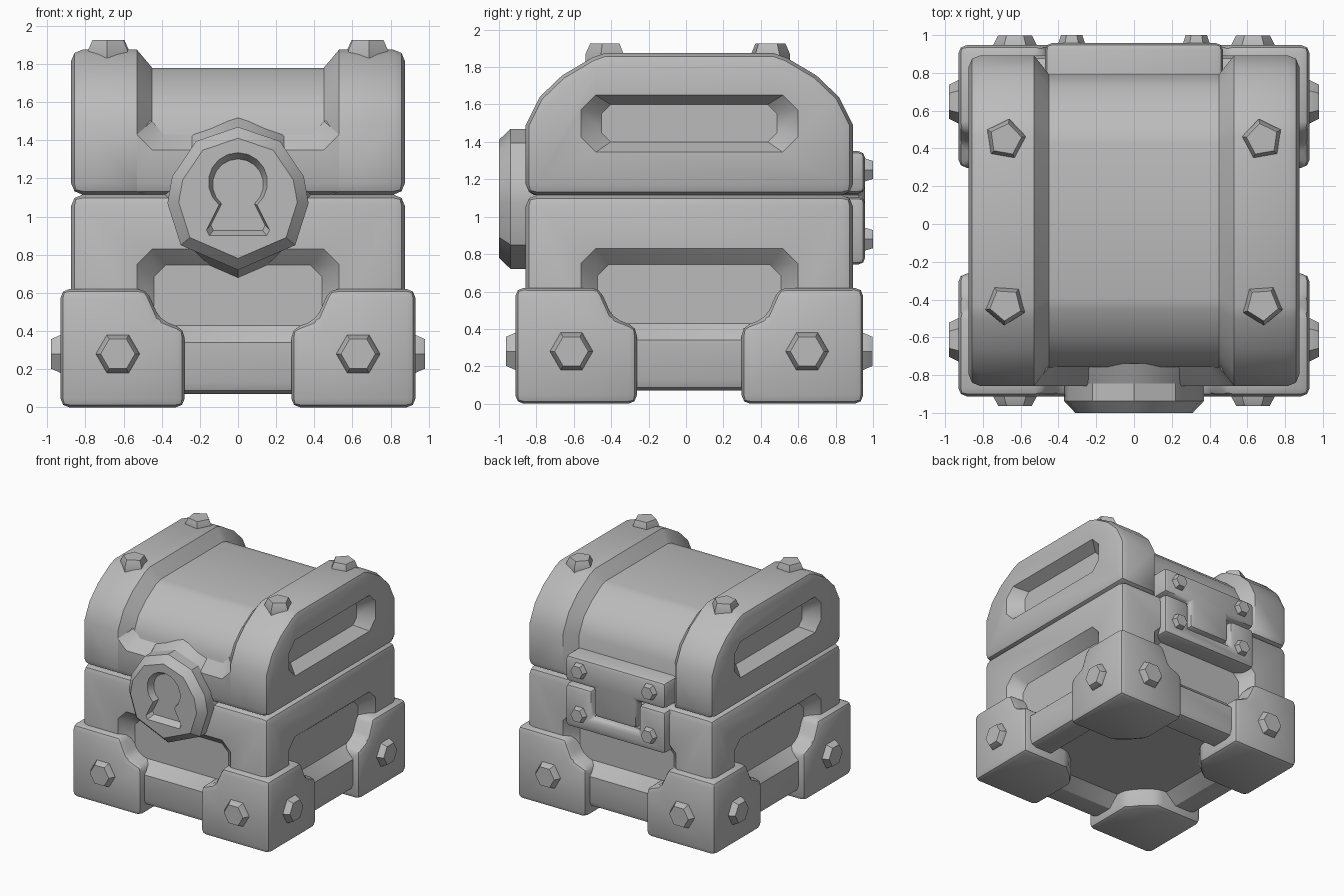
import bpy, bmesh
from math import radians, sin, cos, pi

if "Cube" in bpy.data.objects:
    bpy.data.objects.remove(bpy.data.objects["Cube"])

CENTRE_Y = 0.0175
HALF = 0.875      # half width of the box
DEEP = 0.775      # half width at the bottom of the recesses
SEAM = 1.115      # height where lid meets box
parts = []

grey = bpy.data.materials.new("plain grey")
grey.use_nodes = True
grey.diffuse_color = (0.5, 0.5, 0.5, 1)
for node in grey.node_tree.nodes:
    if node.type == 'BSDF_PRINCIPLED':
        node.inputs["Base Color"].default_value = (0.5, 0.5, 0.5, 1)


def loft(name, axis, rings, keep=True):
    """Join rings of 2D points, each at a depth along the axis, into a solid."""
    place = {'x': lambda d, u, v: (d, u, v),
             'y': lambda d, u, v: (u, d, v),
             'z': lambda d, u, v: (u, v, d)}[axis]
    bm = bmesh.new()
    loops = [[bm.verts.new(place(d, u, v)) for u, v in ring] for d, ring in rings]
    n = len(loops[0])
    for a, b in zip(loops, loops[1:]):
        for i in range(n):
            j = (i + 1) % n
            bm.faces.new((a[i], a[j], b[j], b[i]))
    bm.faces.new(loops[0])
    bm.faces.new(loops[-1])
    bmesh.ops.recalc_face_normals(bm, faces=bm.faces)
    mesh = bpy.data.meshes.new(name)
    bm.to_mesh(mesh)
    bm.free()
    mesh.materials.append(grey)
    obj = bpy.data.objects.new(name, mesh)
    obj.location.y = CENTRE_Y
    bpy.context.collection.objects.link(obj)
    if keep:
        parts.append(obj)
    return obj


def bake(obj):
    bpy.context.view_layer.update()
    shown = obj.evaluated_get(bpy.context.evaluated_depsgraph_get())
    mesh = bpy.data.meshes.new_from_object(shown)
    obj.modifiers.clear()
    obj.data = mesh


def combine(obj, cutter, operation='DIFFERENCE'):
    mod = obj.modifiers.new("cut", 'BOOLEAN')
    mod.operation, mod.object, mod.solver = operation, cutter, 'EXACT'
    bake(obj)
    bpy.data.objects.remove(cutter)


def mirror(obj, x=True, y=False):
    mod = obj.modifiers.new("mirror", 'MIRROR')
    mod.use_axis = (x, y, False)
    mod.use_mirror_merge = False
    bake(obj)


def soften(obj, width, rule=lambda a, b: True):
    """Round the sharp edges whose two end points satisfy the rule."""
    bm = bmesh.new()
    bm.from_mesh(obj.data)
    edges = [e for e in bm.edges if e.calc_face_angle(0) > radians(30)
             and rule(e.verts[0].co, e.verts[1].co)]
    bmesh.ops.bevel(bm, geom=edges, offset=width, offset_type='OFFSET', segments=2,
                    profile=0.5, affect='EDGES', clamp_overlap=False)
    bm.to_mesh(obj.data)
    bm.free()


def cut_rect(half, low, high, c):
    return [(-half + c, low), (half - c, low), (half, low + c), (half, high - c),
            (half - c, high), (-half + c, high), (-half, high - c), (-half, low + c)]


def ngon(u, v, r, sides, turn=0):
    return [(u + r * cos(turn + 2 * pi * i / sides), v + r * sin(turn + 2 * pi * i / sides))
            for i in range(sides)]


def both_sides(half):
    """Complete a symmetric outline from its right half, bottom to top."""
    return half + [(-u, v) for u, v in reversed(half) if u > 0]


def bolt(name, axis, depth, height, u, v, r, sides=6, turn=0.0):
    return loft(name, axis, [(depth - 0.04, ngon(u, v, r, sides, turn)),
                             (depth, ngon(u, v, r, sides, turn)),
                             (depth + height, ngon(u, v, r * 0.78, sides, turn))])


# Box with a sloped recess in each wall and in the floor
square = [(-HALF, -HALF), (HALF, -HALF), (HALF, HALF), (-HALF, HALF)]
box = loft("box", 'z', [(0.07, square), (SEAM, square)])
soften(box, 0.06)
for axis, half in (('x', 0.58), ('y', 0.53)):
    rim, floor = cut_rect(half, 0.34, 0.83, 0.08), cut_rect(half - 0.09, 0.43, 0.745, 0.06)
    for s in (-1, 1):
        combine(box, loft("cutter", axis, [(s, rim), (s * HALF, rim), (s * DEEP, floor)], False))
rim, floor = cut_rect(0.66, -0.66, 0.66, 0.1), cut_rect(0.56, -0.56, 0.56, 0.08)
combine(box, loft("cutter", 'z', [(-0.1, rim), (0.07, rim), (0.16, floor)], False))

# Lid: sunken barrel between two raised end bands
outer = both_sides([(HALF, SEAM), (HALF, 1.49), (0.80, 1.64), (0.68, 1.755), (0.52, 1.85), (0.45, 1.875)])
inner = both_sides([(DEEP, SEAM), (DEEP, 1.46), (0.71, 1.59), (0.61, 1.68), (0.47, 1.765), (0.41, 1.78)])
loft("lid_barrel", 'x', [(-0.5, inner), (0.5, inner)])
bands = loft("lid_bands", 'x', [(HALF, outer), (0.53, outer), (0.45, inner)])
soften(bands, 0.06, lambda a, b: min(a.x, b.x) > 0.87 or
       (max(a.z, b.z) < SEAM + 0.01 and min(abs(a.y), abs(b.y)) > 0.87 and min(a.x, b.x) > 0.5))
rim, floor = cut_rect(0.58, 1.345, 1.65, 0.08), cut_rect(0.47, 1.40, 1.60, 0.05)
combine(bands, loft("cutter", 'x', [(1, rim), (HALF, rim), (DEEP, floor)], False))
mirror(bands)

# Front rail of the lid, with gussets at its ends
rail_face = both_sides([(0.55, SEAM), (0.55, 1.43), (0.53, 1.43), (0.45, 1.35)])
rail_back = both_sides([(0.55, SEAM), (0.55, 1.5), (0.45, 1.5), (0.39, 1.43)])
rail = loft("lid_front_rail", 'y', [(-HALF, rail_face), (-DEEP, rail_back)])
soften(rail, 0.06, lambda a, b: max(a.z, b.z) < SEAM + 0.01 and max(a.y, b.y) < -0.87)

# Corner feet: three notched profiles intersected, repeated at each corner
step = [(0.41, 0.46), (0.28, 0.41)]
foot = loft("corner_feet", 'y', [(0.1, [(0.28, -0.1), (0.93, -0.1), (0.93, 0.62), (0.48, 0.62)] + step),
                                 (1.2, [(0.28, -0.1), (0.93, -0.1), (0.93, 0.62), (0.48, 0.62)] + step)])
side = [(0.28, 0), (0.93, 0), (0.93, 0.78), (0.55, 0.78)] + step
combine(foot, loft("cutter", 'x', [(0.1, side), (1.2, side)], False), 'INTERSECT')
plan = [(1.2, 1.2), (0.2, 1.2), (0.2, 0.578), (0.37, 0.37), (0.578, 0.2), (1.2, 0.2)]
combine(foot, loft("cutter", 'z', [(-0.2, plan), (0.9, plan)], False), 'INTERSECT')
soften(foot, 0.045, lambda a, b: max(a.x, b.x, a.y, b.y) > 0.92 or min(a.z, b.z) < 0.01)
mirror(foot, y=True)

# Foot bolts on all four sides
for name, axis in (("foot_bolts_sides", 'x'), ("foot_bolts_front_back", 'y')):
    mirror(bolt(name, axis, 0.93, 0.05, 0.63, 0.28, 0.115), y=True)

# Lid bolts
for x, y, turn in ((-0.68, 0.43, 80), (0.68, 0.43, 100), (-0.68, -0.445, 50), (0.68, -0.445, 130)):
    bolt("lid_bolt", 'z', 1.87, 0.055, x, y, 0.11, 5, radians(turn))

# Lock with a keyhole, on a flared backing
lock_z = 1.1
lock_half = [(0, 0.72), (0.30, 0.85), (0.37, 1.07), (0.345, 1.21), (0.22, 1.395), (0, 1.47)]
shield = both_sides(lock_half)


def scaled(points, k):
    return [(u * k, lock_z + (v - lock_z) * k) for u, v in points]


loft("lock_backing", 'y', [(-HALF - 0.01, scaled(shield, 0.97)), (-DEEP + 0.02, scaled(shield, 1.13))])
lock = loft("lock", 'y', [(-0.8, shield), (-0.955, shield), (-1.0175, scaled(shield, 0.84))])
arc = [(0.155 * cos(radians(a)), 1.18 + 0.155 * sin(radians(a))) for a in range(-50, 231, 20)]
keyhole = arc + [(-0.165, 0.93), (-0.15, 0.9), (0.15, 0.9), (0.165, 0.93)]
combine(lock, loft("cutter", 'y', [(-1.1, keyhole), (-1.0175, keyhole),
                                   (-0.96, scaled(keyhole, 0.86))], False))

# Back hinge: upper leaf with a tongue, lower leaf notched around it
upper = both_sides([(0.2, 0.89), (0.2, 1.125), (0.47, 1.125), (0.47, 1.35)])
lower = both_sides([(0.47, 0.745), (0.47, 1.105), (0.22, 1.105), (0.22, 0.87)])
for name, leaf in (("hinge_upper_leaf", upper), ("hinge_lower_leaf", lower)):
    soften(loft(name, 'y', [(0.72, leaf), (0.94, leaf)]), 0.035,
           lambda a, b: max(a.y, b.y) > 0.9)
for z in (1.25, 0.88):
    mirror(bolt("hinge_bolts", 'y', 0.935, 0.047, 0.33, z, 0.072))

# Smooth shading with crisp edges
bpy.ops.object.select_all(action='DESELECT')
for obj in parts:
    obj.select_set(True)
bpy.context.view_layer.objects.active = parts[0]
bpy.ops.object.shade_smooth_by_angle(angle=radians(35))
